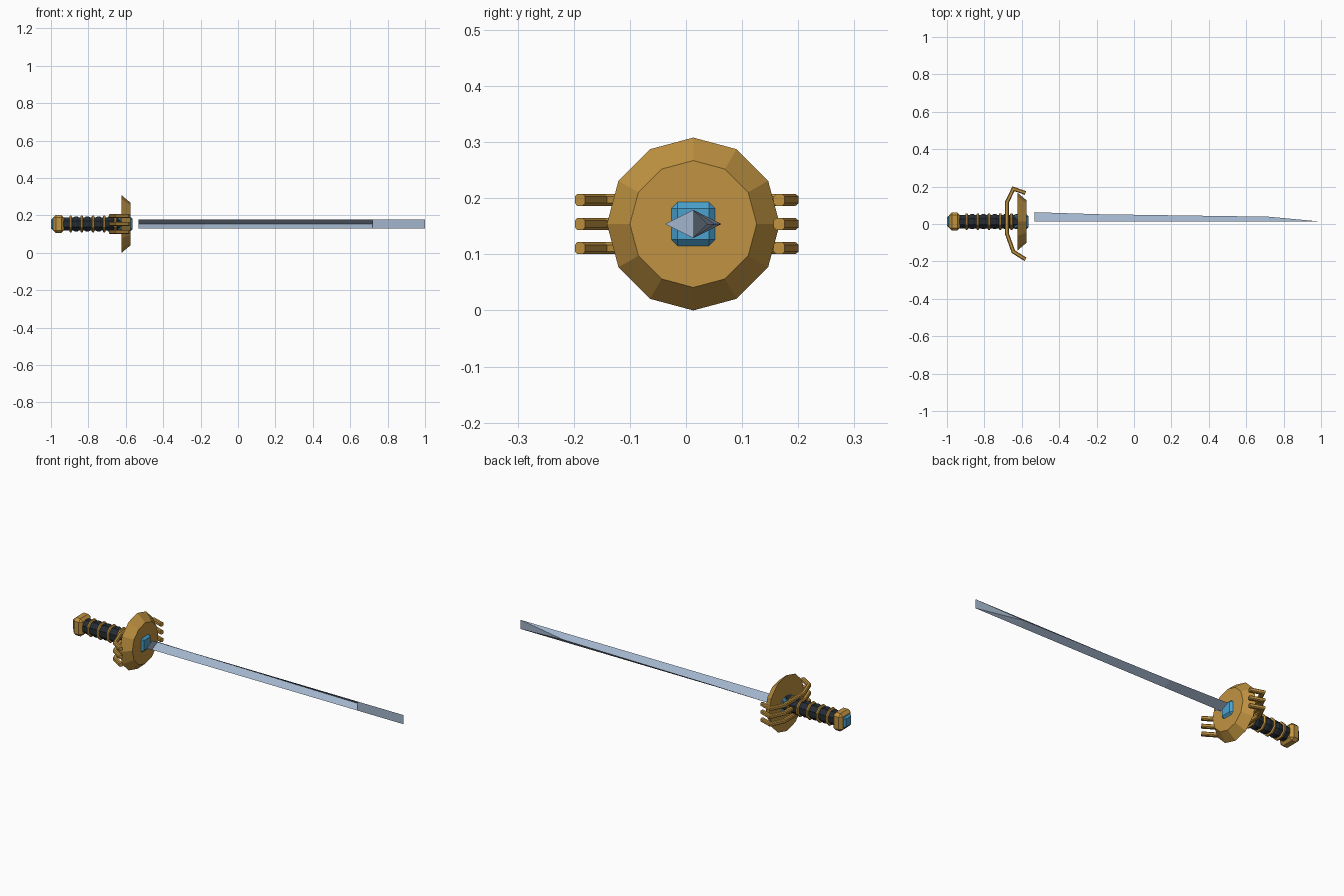
import bpy, math
from mathutils import Vector

if "Cube" in bpy.data.objects:
    bpy.data.objects.remove(bpy.data.objects["Cube"])

CY, CZ = 0.013, 0.154  # sword axis


def material(name, rgb):
    m = bpy.data.materials.new(name)
    m.diffuse_color = (*rgb, 1)
    m.use_nodes = True
    m.node_tree.nodes["Principled BSDF"].inputs["Base Color"].default_value = m.diffuse_color
    return m


GOLD = material("gold", (0.53, 0.29, 0.053))
BLUE = material("blue", (0.07, 0.36, 0.62))
STEEL = material("steel", (0.36, 0.46, 0.60))
DARK = material("dark_wrap", (0.018, 0.025, 0.034))


def mesh_object(name, verts, faces, mat):
    me = bpy.data.meshes.new(name)
    me.from_pydata(verts, [], faces)
    me.materials.append(mat)
    ob = bpy.data.objects.new(name, me)
    bpy.context.collection.objects.link(ob)
    return ob


def loft(name, rings, mat):
    """Skin equal-sized rings of points and cap both ends."""
    n = len(rings[0])
    verts = [p for ring in rings for p in ring]
    faces = [(i * n + j, i * n + (j + 1) % n, (i + 1) * n + (j + 1) % n, (i + 1) * n + j)
             for i in range(len(rings) - 1) for j in range(n)]
    faces += [tuple(reversed(range(n))), tuple(range(len(verts) - n, len(verts)))]
    return mesh_object(name, verts, faces, mat)


def lathe(name, profile, sides, mat, phase=0.0):
    """Turn (x, radius) pairs around the sword axis."""
    rings = [[(x, CY + r * math.cos(phase + math.tau * k / sides),
               CZ + r * math.sin(phase + math.tau * k / sides)) for k in range(sides)]
             for x, r in profile]
    return loft(name, rings, mat)


def block(name, x0, x1, half, bevel, mat):
    verts = [(x, CY + a * half, CZ + b * half) for x in (x0, x1)
             for a, b in ((-1, -1), (1, -1), (1, 1), (-1, 1))]
    ob = loft(name, [verts[:4], verts[4:]], mat)
    mod = ob.modifiers.new("bevel", 'BEVEL')
    mod.width = bevel
    mod.segments = 1
    mod.limit_method = 'NONE'
    return ob


# Grip with gold bands
OCT = math.pi / 8
lathe("grip", [(-0.95, 0.039), (-0.58, 0.039)], 8, DARK, OCT)
for i in range(5):
    x = -0.895 + 0.06 * i
    lathe(f"grip_band_{i + 1}", [(x - 0.007, 0.043), (x - 0.004, 0.048),
                                 (x + 0.004, 0.048), (x + 0.007, 0.043)], 8, GOLD, OCT)
    # wrap ridge between bands
    lathe(f"grip_wrap_{i + 1}", [(x + 0.014, 0.037), (x + 0.022, 0.043),
                                 (x + 0.038, 0.043), (x + 0.046, 0.037)], 8, DARK, OCT)

# Pommel and its gem
block("pommel", -0.988, -0.93, 0.049, 0.015, GOLD)
block("pommel_gem", -1.0, -0.96, 0.031, 0.009, BLUE)

# Round guard and the blue collar through it
lathe("guard_disc", [(-0.622, 0.154), (-0.574, 0.113)], 12, GOLD, math.pi / 2)
block("guard_collar", -0.64, -0.563, 0.039, 0.011, BLUE)

# Three bent guard bars, chamfered box section
PATH = [Vector(p) for p in ((-0.58, 0.166), (-0.645, 0.188), (-0.680, 0.115),
                            (-0.680, -0.050), (-0.645, -0.148), (-0.58, -0.189))]
H, C = 0.0105, 0.006
SECTION = [(H, C), (C, H), (-C, H), (-H, C), (-H, -C), (-C, -H), (C, -H), (H, -C)]
for i, dz in enumerate((-0.043, 0, 0.043)):
    rings = []
    for k, p in enumerate(PATH):
        a = (p - PATH[k - 1]).normalized() if k else (PATH[1] - p).normalized()
        b = (PATH[k + 1] - p).normalized() if k < len(PATH) - 1 else a
        t = (a + b).normalized()
        side = Vector((-t.y, t.x)) / max(0.6, t.dot(a))
        rings.append([(p.x + side.x * u, p.y + side.y * u, CZ + dz + w) for u, w in SECTION])
    loft(f"guard_bar_{i + 1}", rings, GOLD)

# Blade: an open wedge narrowing to a flat tip
HZ = 0.025
STATIONS = [(-0.533, 0.063), (-0.18, 0.052), (0.72, 0.039)]
verts, faces = [], []
for x, edge in STATIONS:
    verts += [(x, CY, CZ + HZ), (x, edge, CZ), (x, CY, CZ - HZ)]
for i in range(len(STATIONS) - 1):
    a, b = 3 * i, 3 * i + 3
    faces += [(a, a + 1, b + 1, b), (a + 1, a + 2, b + 2, b + 1)]
verts += [(1.0, CY, CZ + HZ), (1.0, CY, CZ - HZ)]
faces += [(6, 7, 9), (7, 8, 10), (7, 10, 9), (6, 9, 10, 8)]
mesh_object("blade", verts, faces, STEEL)

# Diamond-shaped end plate at the root of the blade
X0 = STATIONS[0][0]
mesh_object("blade_root", [(X0, CY - 0.05, CZ), (X0, CY, CZ - HZ),
                           (X0, CY + 0.05, CZ), (X0, CY, CZ + HZ)], [(0, 1, 2, 3)], STEEL)
